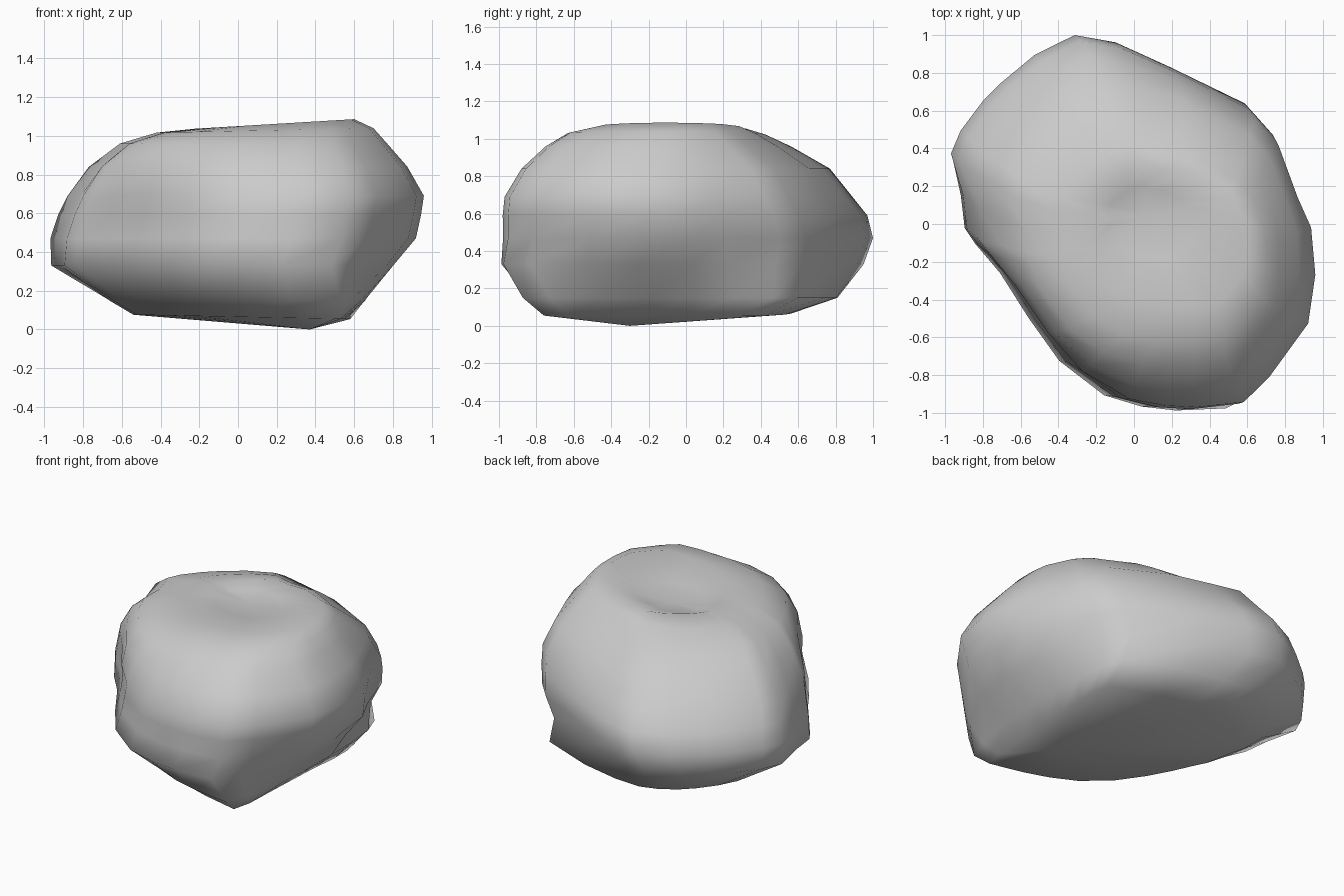
import bpy, bmesh
from mathutils import Vector

if "Cube" in bpy.data.objects:
    bpy.data.objects.remove(bpy.data.objects["Cube"])

# Widest outline of the boulder, seen from above
plan = [(-.30, 1.0), (-.52, .89), (-.70, .74), (-.80, .64), (-.92, .48), (-.97, .36),
        (-.90, .13), (-.88, -.05), (-.82, -.13), (-.67, -.28), (-.50, -.53), (-.33, -.76),
        (-.08, -.94), (.12, -.99), (.30, -1.0), (.56, -.97), (.70, -.83), (.92, -.52),
        (.96, -.24), (.93, .03), (.84, .20), (.74, .49), (.61, .63), (.20, .83), (-.08, .96)]

# Outline of the underside, point for point
foot = [(-.16, .60), (-.24, .59), (-.32, .56), (-.39, .50), (-.46, .42), (-.52, .32),
        (-.54, .20), (-.52, .08), (-.48, 0), (-.42, -.13), (-.34, -.28), (-.22, -.45),
        (-.05, -.60), (.12, -.68), (.28, -.73), (.52, -.78), (.55, -.65), (.56, -.40),
        (.57, -.20), (.58, 0), (.60, .20), (.60, .35), (.58, .46), (.25, .57), (0, .60)]


def normalised(points):
    """Scale an outline to fill the square from -1 to 1."""
    axes = []
    for values in zip(*points):
        lo, hi = min(values), max(values)
        axes.append([(v - lo) / (hi - lo) * 2 - 1 for v in values])
    return [Vector(p) for p in zip(*axes)]


def rounded(p):
    """Fill out the hollow sides, keep the corners, swell the back left."""
    swell = 1.07 if p.x < -.2 and p.y > .2 else 1
    return p * max(1, 1 / p.length) * swell


plan = normalised(plan)
foot = normalised(foot)
crown = normalised([rounded(p) for p in plan])

# Height, tilt along x, left, right, front, back extents, share of foot, share of crown
levels = [(.065, -.02, -.54, .58, -.76, .56, 1, 0),
          (.15, 0, -.68, .68, -.88, .81, .7, 0),
          (.33, 0, -.97, .81, -1.0, .95, .18, 0),
          (.47, 0, -.97, .92, -.98, 1.0, .03, 0),
          (.59, 0, -.93, .945, -.98, .97, 0, .05),
          (.69, 0, -.88, .96, -.97, .89, 0, .22),
          (.84, 0, -.77, .875, -.88, .77, 0, .5),
          (.96, 0, -.61, .77, -.75, .56, 0, .85),
          (1.025, .02, -.42, .70, -.63, .42, 0, 1),
          (1.05, .06, -.22, .60, -.44, .32, 0, 1),
          (1.02, .03, -.14, .30, -.18, .20, 0, 1)]

bm = bmesh.new()
rings = []
for z, tilt, x0, x1, y0, y1, low, high in levels:
    ring = []
    for p, f, c in zip(plan, foot, crown):
        q = p.lerp(f, low).lerp(c, high)
        x = (x0 + x1) / 2 + q.x * (x1 - x0) / 2
        y = (y0 + y1) / 2 + q.y * (y1 - y0) / 2
        ring.append(bm.verts.new((x, y, z + tilt * x)))
    rings.append(ring)

# Skin between levels
n = len(plan)
for a, b in zip(rings, rings[1:]):
    for i in range(n):
        j = (i + 1) % n
        bm.faces.new((a[i], a[j], b[j], b[i]))

# Low point underneath and shallow hollow on top
for ring, tip in ((rings[0], (.37, -.3, 0)), (rings[-1], (.08, .04, 1.0))):
    c = bm.verts.new(tip)
    for i in range(n):
        bm.faces.new((ring[i], ring[(i + 1) % n], c))

bmesh.ops.recalc_face_normals(bm, faces=bm.faces)
for f in bm.faces:
    f.smooth = True

mesh = bpy.data.meshes.new("boulder")
bm.to_mesh(mesh)
bm.free()
boulder = bpy.data.objects.new("boulder", mesh)
bpy.context.collection.objects.link(boulder)
